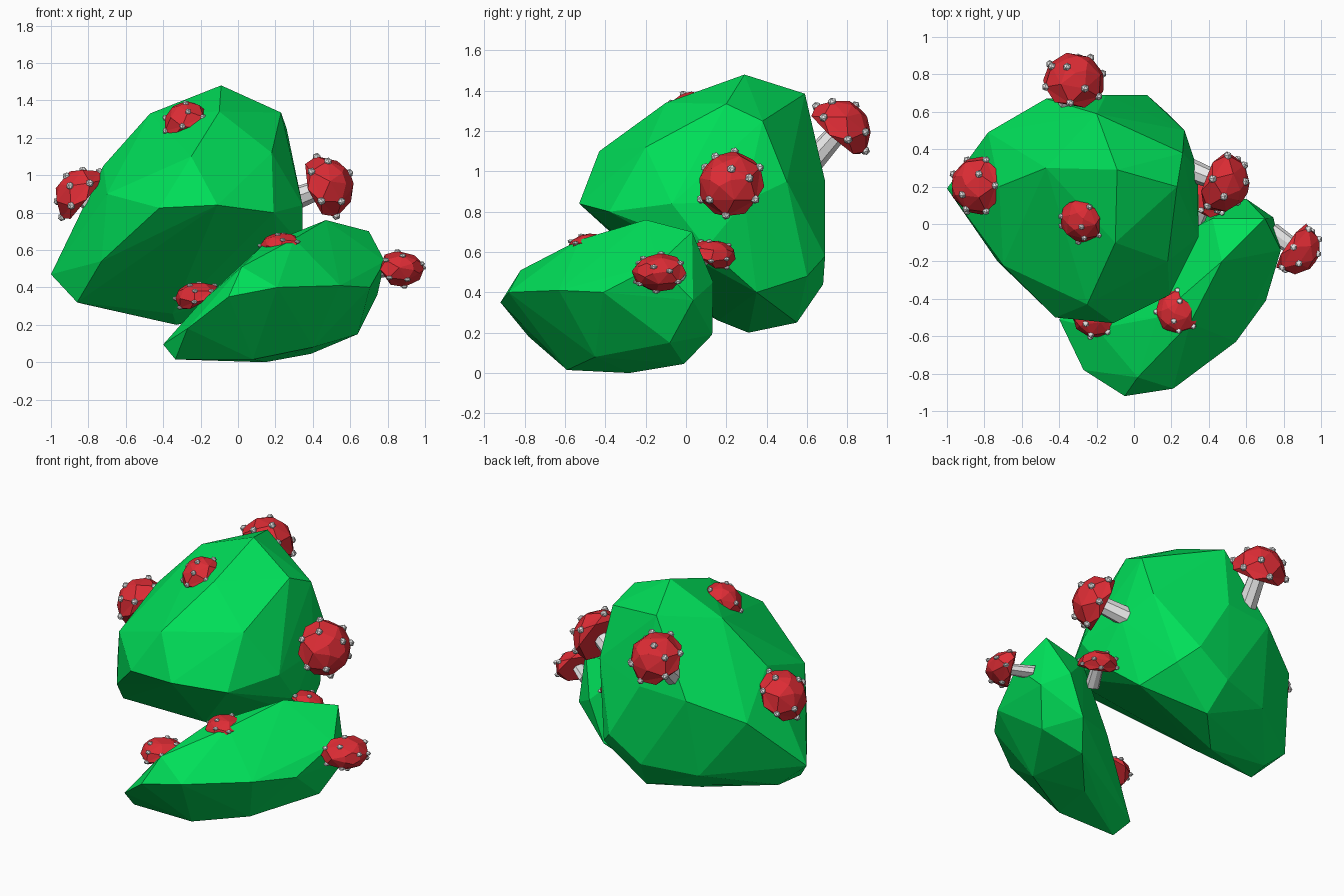
import bpy, bmesh, math
from mathutils import Vector, Matrix

if "Cube" in bpy.data.objects:
    bpy.data.objects.remove(bpy.data.objects["Cube"])


def material(name, rgb):
    m = bpy.data.materials.new(name)
    m.diffuse_color = (*rgb, 1)
    m.use_nodes = True
    m.node_tree.nodes["Principled BSDF"].inputs["Base Color"].default_value = m.diffuse_color
    return m


GREEN = material("leaf green", (0.0, 0.74, 0.10))
RED = material("cap red", (0.72, 0.025, 0.035))
WHITE = material("stem white", (0.88, 0.88, 0.88))


def finish(name, bm, mat):
    bmesh.ops.recalc_face_normals(bm, faces=bm.faces[:])
    me = bpy.data.meshes.new(name)
    bm.to_mesh(me)
    bm.free()
    me.materials.append(mat)
    ob = bpy.data.objects.new(name, me)
    bpy.context.collection.objects.link(ob)
    return ob


def bush(name, points):
    """Faceted bush: convex hull around a few corner points."""
    bm = bmesh.new()
    for p in points:
        bm.verts.new(p)
    bmesh.ops.convex_hull(bm, input=bm.verts[:])
    loose = [v for v in bm.verts if not v.link_faces]
    bmesh.ops.delete(bm, geom=loose, context='VERTS')
    return finish(name, bm, GREEN)


def lathe(bm, profile, sides):
    """Stack of (radius, height) rings, each turned half a step, closed at both ends."""
    rings = []
    for k, (r, z) in enumerate(profile):
        off = 0.5 * (k % 2)
        rings.append([bm.verts.new((r * math.cos(2 * math.pi * (i + off) / sides),
                                    r * math.sin(2 * math.pi * (i + off) / sides), z))
                      for i in range(sides)])
    for k, (a, b) in enumerate(zip(rings, rings[1:])):
        for i in range(sides):
            j = (i + 1) % sides
            if k % 2 == 0:
                bm.faces.new((a[i], a[j], b[i]))
                bm.faces.new((a[j], b[j], b[i]))
            else:
                bm.faces.new((a[i], b[j], b[i]))
                bm.faces.new((a[i], a[j], b[j]))
    bm.faces.new(rings[0])
    bm.faces.new(rings[-1])


def mushroom(name, base, normal, r, flat=1.0, stem=0.16):
    """Domed spotted cap on a stem, leaning along normal, squashed in z by flat."""
    h = r * 1.02
    rot = Vector(normal).to_track_quat('Z', 'Y').to_matrix().to_4x4()
    mat = Matrix.Translation(base) @ Matrix.Diagonal((1, 1, flat, 1)) @ rot
    # cap
    bm = bmesh.new()
    lathe(bm, [(r * 0.96, 0), (r, 0.25 * h), (r * 0.78, 0.70 * h), (r * 0.36, h)], 6)
    bm.transform(mat)
    finish(name + "_cap", bm, RED)
    # stem
    bm = bmesh.new()
    bmesh.ops.create_cone(bm, cap_ends=True, segments=8, radius1=r * 0.36, radius2=r * 0.30,
                          depth=stem + 0.02,
                          matrix=Matrix.Translation((0, 0, -stem / 2 + 0.01)))
    bm.transform(mat)
    finish(name + "_stem", bm, WHITE)
    # spots sit on the cap corners
    bm = bmesh.new()
    spots = [(r * 0.97, 0.25 * h, 0.5 + i) for i in range(6)]
    spots += [(r * 0.76, 0.69 * h, i) for i in (0, 2, 4)] + [(r * 0.34, 0.98 * h, 0.5)]
    for d, z, i in spots:
        a = 2 * math.pi * i / 6
        bmesh.ops.create_icosphere(bm, subdivisions=1, radius=r * 0.135,
                                   matrix=Matrix.Translation((d * math.cos(a), d * math.sin(a), z)))
    bm.transform(mat)
    finish(name + "_spots", bm, WHITE)


# large bush
bush("large_bush", [
    (-1.0, 0.19, 0.47), (-0.86, 0.05, 0.32), (-0.82, 0.22, 0.31), (-0.78, 0.49, 0.80),
    (-0.47, 0.67, 0.93), (-0.15, 0.69, 0.95), (0.07, 0.69, 0.58), (-0.15, 0.68, 0.44),
    (0.17, 0.60, 0.48), (0.27, 0.50, 0.95), (0.34, 0.29, 0.85), (0.345, 0.10, 0.62),
    (0.345, -0.07, 0.84), (0.19, -0.38, 0.80), (-0.11, -0.53, 0.84), (-0.42, -0.50, 0.825),
    (-0.73, -0.20, 0.54), (-0.70, -0.22, 0.90), (-0.72, 0.20, 1.05), (-0.47, 0.30, 1.33),
    (-0.09, 0.29, 1.48), (-0.20, 0.59, 1.385), (0.23, 0.20, 1.335), (0.26, 0.38, 1.25),
    (-0.10, -0.10, 1.34), (-0.25, -0.43, 1.10), (0.18, -0.20, 1.12), (-0.33, 0.31, 0.20),
    (-0.10, 0.55, 0.25), (0.25, 0.35, 0.40), (-0.50, 0.58, 0.42), (-0.35, 0.16, 0.26)])

# small bush
bush("small_bush", [
    (-0.40, -0.51, 0.095), (-0.335, -0.59, 0.015), (-0.27, -0.78, 0.18), (-0.20, -0.56, 0.32),
    (0.125, -0.50, 0.62), (0.02, -0.82, 0.51), (-0.05, -0.92, 0.35), (0.21, -0.88, 0.40),
    (0.47, -0.20, 0.76), (0.30, -0.53, 0.66), (0.70, 0.03, 0.70), (0.785, -0.14, 0.54),
    (0.60, 0.135, 0.45), (0.705, -0.41, 0.40), (0.545, -0.63, 0.41), (0.745, 0.035, 0.36),
    (0.64, -0.08, 0.15), (0.50, 0.13, 0.19), (0.39, -0.01, 0.045), (0.145, -0.28, 0.0),
    (0.08, -0.59, 0.015), (0.40, -0.45, 0.08), (0.42, 0.03, 0.63), (0.08, -0.15, 0.35)])

# mushrooms on the large bush
mushroom("back_mushroom", (-0.325, 0.74, 1.18), (0.12, 0.66, 0.75), 0.17, stem=0.2)
mushroom("right_mushroom", (0.435, 0.235, 0.925), (0.82, -0.33, 0.32), 0.172)
mushroom("left_mushroom", (-0.81, 0.205, 0.87), (-0.75, 0.0, 0.62), 0.162)
mushroom("top_mushroom", (-0.265, 0.03, 1.255), (-0.36, -0.12, 0.92), 0.13)

# mushrooms on the small bush, squashed with it
mushroom("small_right_mushroom", (0.84, -0.115, 0.495), (0.80, -0.55, 0.15), 0.148, 0.66, 0.13)
mushroom("small_top_mushroom", (0.245, -0.465, 0.605), (-0.5, -0.22, 0.83), 0.125, 0.66)
mushroom("small_front_mushroom", (-0.195, -0.475, 0.335), (-0.65, -0.18, 0.72), 0.135, 0.66)
mushroom("small_back_mushroom", (0.38, 0.115, 0.575), (0.35, 0.72, 0.58), 0.125, 0.66)
